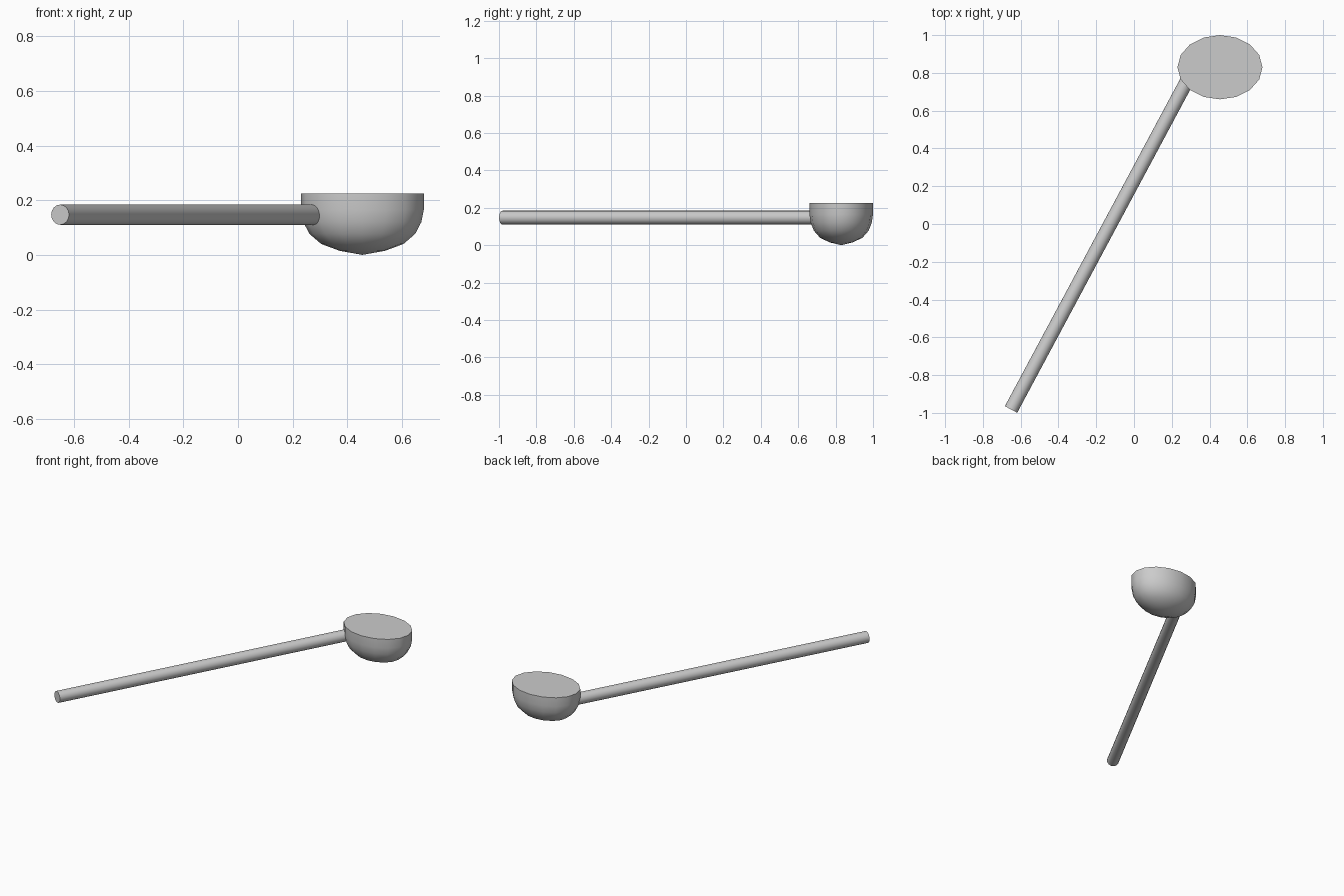
import bpy, bmesh, math
from mathutils import Vector

if "Cube" in bpy.data.objects:
    bpy.data.objects.remove(bpy.data.objects["Cube"])


def finish(name, bm, angle):
    bmesh.ops.recalc_face_normals(bm, faces=bm.faces[:])
    mesh = bpy.data.meshes.new(name)
    bm.to_mesh(mesh)
    bm.free()
    obj = bpy.data.objects.new(name, mesh)
    bpy.context.collection.objects.link(obj)
    bpy.ops.object.select_all(action='DESELECT')
    obj.select_set(True)
    bpy.context.view_layer.objects.active = obj
    bpy.ops.object.shade_smooth_by_angle(angle=math.radians(angle))
    return obj


# Bowl: oval loft of (scale, height) rings with a flat closed top
SIDES = 16
CX, CY, RX, RY = 0.455, 0.83, 0.225, 0.17
profile = [(1, 0.224), (1, 0.165), (0.96, 0.12), (0.86, 0.077),
           (0.67, 0.04), (0.37, 0.015)]
bm = bmesh.new()
rings = []
for s, z in profile:
    rings.append([bm.verts.new((CX + RX * s * math.cos(2 * math.pi * i / SIDES),
                                CY + RY * s * math.sin(2 * math.pi * i / SIDES), z))
                  for i in range(SIDES)])
tip = bm.verts.new((CX, CY, 0))
bm.faces.new(rings[0])
for i in range(SIDES):
    j = (i + 1) % SIDES
    for a, b in zip(rings, rings[1:]):
        bm.faces.new((a[i], a[j], b[j], b[i]))
    bm.faces.new((rings[-1][i], rings[-1][j], tip))
finish("bowl", bm, 50)

# Handle: straight round rod running into the side of the bowl
start, end = Vector((-0.651, -0.982, 0.147)), Vector((0.29, 0.775, 0.147))
axis = end - start
bm = bmesh.new()
bmesh.ops.create_cone(bm, cap_ends=True, segments=16, radius1=0.037,
                      radius2=0.037, depth=axis.length)
bm.transform(axis.to_track_quat('Z', 'Y').to_matrix().to_4x4())
bmesh.ops.translate(bm, verts=bm.verts[:], vec=(start + end) / 2)
finish("handle", bm, 50)
